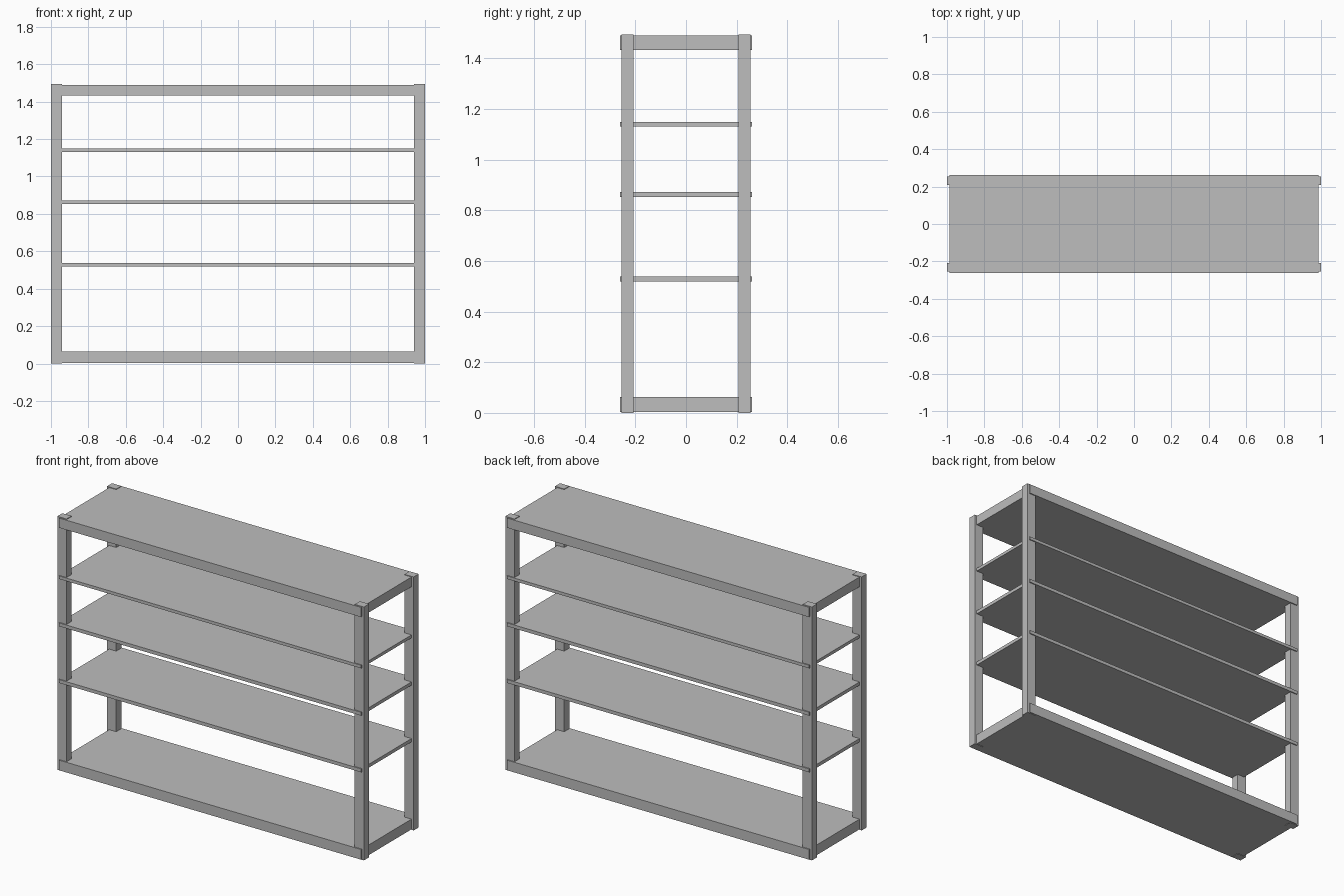
import bpy

default = bpy.data.objects.get("Cube")
if default:
    bpy.data.objects.remove(default, do_unlink=True)

grey = bpy.data.materials.new("plain_grey")
grey.use_nodes = True
colour = (0.51, 0.51, 0.51, 1)
grey.diffuse_color = colour
grey.node_tree.nodes["Principled BSDF"].inputs["Base Color"].default_value = colour


def box(name, x, y, z):
    """Flat-faced box from (low, high) pairs on each axis."""
    spans = (x, y, z)
    bpy.ops.mesh.primitive_cube_add(size=1, location=[(a + b) / 2 for a, b in spans])
    obj = bpy.context.object
    obj.name = name
    obj.scale = [b - a for a, b in spans]
    bpy.ops.object.transform_apply(location=False, rotation=False, scale=True)
    obj.data.materials.append(grey)
    return obj


# Boards: thick base and top, three thin shelves between
boards = {
    "base_board": (0.003, 0.063),
    "lower_shelf": (0.518, 0.538),
    "middle_shelf": (0.852, 0.872),
    "upper_shelf": (1.131, 1.149),
    "top_board": (1.433, 1.49),
}
for name, z in boards.items():
    box(name, (-0.986, 0.986), (-0.261, 0.261), z)

# Four corner posts, slightly proud of the board ends
for side, sx in (("left", 1), ("right", -1)):
    for end, sy in (("front", -1), ("back", 1)):
        x = sorted((sx * 0.94, sx * 1.0))
        y = sorted((sy * 0.208, sy * 0.255))
        box(f"{end}_{side}_post", x, y, (0, 1.494))
